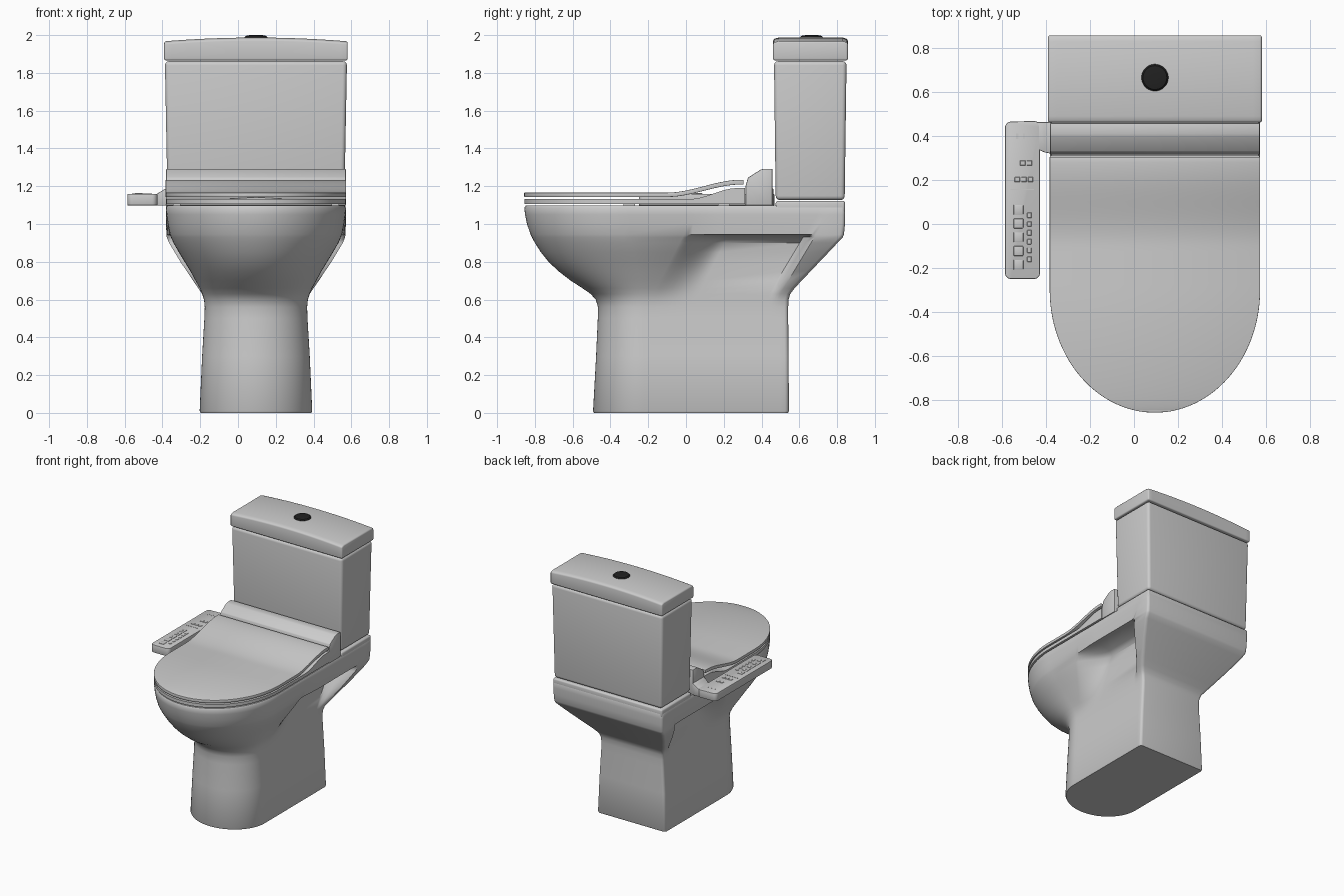
import bpy, bmesh, math

if "Cube" in bpy.data.objects:
    bpy.data.objects.remove(bpy.data.objects["Cube"])

CX = 0.095  # centre line of the toilet (the control panel hangs off one side)


def smooth(t):
    t = max(0.0, min(1.0, t))
    return t * t * (3 - 2 * t)


def activate(ob):
    bpy.ops.object.select_all(action='DESELECT')
    ob.select_set(True)
    bpy.context.view_layer.objects.active = ob


def finish(ob, bevel=0.0, segs=3, angle=35):
    activate(ob)
    if bevel:
        m = ob.modifiers.new("bevel", 'BEVEL')
        m.width, m.segments, m.limit_method = bevel, segs, 'ANGLE'
        m.angle_limit = math.radians(35)
    for m in list(ob.modifiers):
        bpy.ops.object.modifier_apply(modifier=m.name)
    bpy.ops.object.shade_smooth_by_angle(angle=math.radians(angle))
    return ob


def loft(name, loops):
    """Skin a stack of closed loops and cap both ends."""
    bm = bmesh.new()
    rings = [[bm.verts.new(p) for p in loop] for loop in loops]
    n = len(rings[0])
    for a, b in zip(rings, rings[1:]):
        for i in range(n):
            j = (i + 1) % n
            bm.faces.new((a[i], a[j], b[j], b[i]))
    bm.faces.new(rings[0][::-1])
    bm.faces.new(rings[-1])
    bmesh.ops.recalc_face_normals(bm, faces=bm.faces)
    me = bpy.data.meshes.new(name)
    bm.to_mesh(me)
    bm.free()
    ob = bpy.data.objects.new(name, me)
    bpy.context.collection.objects.link(ob)
    return ob


def rect(x0, x1, y0, y1, z):
    return [(x0, y0, z), (x1, y0, z), (x1, y1, z), (x0, y1, z)]


def box(name, x0, x1, y0, y1, z0, z1, bevel=0.0, segs=3):
    return finish(loft(name, [rect(x0, x1, y0, y1, z) for z in (z0, z1)]), bevel, segs)


def subtract(ob, cutter):
    m = ob.modifiers.new("cut", 'BOOLEAN')
    m.operation, m.object, m.solver = 'DIFFERENCE', cutter, 'EXACT'


# Body levels: z, bowl half width, front y, back y, neck half width, rear rib half width
LEVELS = [
    (0.00, .293, -.487, .540, .293, .293),
    (0.01, .298, -.492, .545, .298, .298),
    (0.30, .285, -.476, .543, .285, .285),
    (0.50, .273, -.467, .541, .273, .273),
    (0.56, .271, -.466, .541, .271, .271),
    (0.60, .275, -.478, .543, .272, .275),
    (0.63, .284, -.505, .552, .273, .285),
    (0.66, .297, -.548, .575, .274, .305),
    (0.70, .320, -.610, .612, .275, .333),
    (0.75, .347, -.675, .660, .276, .366),
    (0.80, .378, -.728, .707, .277, .400),
    (0.85, .408, -.768, .755, .279, .430),
    (0.90, .437, -.800, .802, .286, .460),
    (0.93, .450, -.816, .830, .320, .472),
    (0.945, .456, -.823, .836, .468, .474),
    (1.00, .467, -.842, .842, .474, .476),
    (1.05, .474, -.852, .843, .476, .477),
    (1.085, .477, -.856, .843, .477, .477),
    (1.097, .470, -.849, .838, .470, .470),
]


def body_section(z, w, yf, yb, wn, wr):
    t = max(0.0, min(1.0, (z - 0.6) / 0.35))
    yc = -0.22 - 0.08 * t                 # where the round front meets the side
    ym = -0.08 + 0.18 * t                 # where the bowl sinks into the neck
    yr = 0.47 + max(0.0, z - 0.63) * 0.6  # where the neck meets the rear rib
    half = []
    for i in range(25):
        a = math.pi / 2 * i / 24
        half.append((w * math.sin(a), yc - (yc - yf) * math.cos(a)))
    for i in range(1, 13):
        half.append((w + (wn - w) * smooth(i / 12), ym - 0.13 + 0.26 * i / 12))
    for i in range(5):
        half.append((wn + (wr - wn) * smooth(i / 4), yr - 0.03 + 0.06 * i / 4))
    for i in range(5):
        a = math.pi / 2 * i / 4
        half.append((wr - 0.02 + 0.02 * math.cos(a), yb - 0.02 + 0.02 * math.sin(a)))
    right = [(CX + x, y, z) for x, y in half]
    left = [(CX - x, y, z) for x, y in half[:0:-1]]
    return right + left


# Hollow used for both the bowl and the seat opening
bpy.ops.mesh.primitive_uv_sphere_add(segments=48, ring_count=24, radius=1, location=(CX, -0.33, 1.105))
cutter = bpy.context.object
cutter.name = "bowl_cutter"
cutter.scale = (0.34, 0.41, 0.34)
cutter.hide_render = True

# Bowl, pedestal and rear shelf in one skin
body = loft("bowl_and_pedestal", [body_section(*lv) for lv in LEVELS])
subtract(body, cutter)
finish(body, angle=40)
box("tank_deck", CX - .475, CX + .475, .475, .842, 1.06, 1.122, .012)


def plate(name, w, yc, yf, y_end, bottom, top, cut=None):
    """D-shaped plate whose height follows functions of y."""
    rows = []
    for i in range(28):
        a = math.pi / 2 * (i + 0.8) / 27.8
        rows.append((w * math.sin(a), yc - (yc - yf) * math.cos(a)))
    rows += [(w, yc + (y_end - yc) * i / 24) for i in range(1, 25)]
    ob = loft(name, [[(CX - x, y, bottom(y)), (CX + x, y, bottom(y)),
                      (CX + x, y, top(y)), (CX - x, y, top(y))] for x, y in rows])
    if cut:
        subtract(ob, cut)
    return finish(ob, 0 if cut else .006, 2)


# Seat ring and lid, both sweeping up towards the hinge
plate("seat", .476, -.30, -.856, .312, lambda y: 1.107,
      lambda y: 1.132 + .058 * smooth((y - .02) / .25), cutter)
plate("lid", .478, -.30, -.857, .305,
      lambda y: 1.143 + .066 * smooth((y + .1) / .39),
      lambda y: 1.166 + .068 * smooth((y + .1) / .39))
bpy.data.objects.remove(cutter)

# Seat feet
for s in (-1, 1):
    for y in (-.3, .2):
        box("seat_foot", CX + s * .42 - .02, CX + s * .42 + .02, y - .03, y + .03, 1.09, 1.11)

# Hinge housing
PROFILE = [(.315, 1.098), (.315, 1.20), (.328, 1.245), (.395, 1.288), (.41, 1.292), (.458, 1.292), (.458, 1.098)]
finish(loft("hinge_housing", [[(x, y, z) for y, z in PROFILE] for x in (CX - .476, CX + .476)]), .005, 2)

# Tank, tapering slightly downwards
tank = loft("tank", [rect(CX - .468, CX + .468, .475, .840, 1.127),
                     rect(CX - .482, CX + .482, .466, .850, 1.862)])
finish(tank, .022, 4)

# Tank lid with a gently crowned top
lid_loops = []
for i in range(25):
    u = -1 + i / 12
    x, z = CX + .486 * u, 1.987 - .02 * u * u
    lid_loops.append([(x, .461, 1.866), (x, .857, 1.866), (x, .857, z - .008),
                      (x, .83, z), (x, .49, z), (x, .461, z - .008)])
finish(loft("tank_lid", lid_loops), .01, 3)

# Flush button
dark = bpy.data.materials.new("dark")
dark.diffuse_color = (.015, .015, .015, 1)
dark.use_nodes = True
dark.node_tree.nodes["Principled BSDF"].inputs["Base Color"].default_value = dark.diffuse_color
button = loft("flush_button", [
    [(CX + r * math.cos(math.tau * k / 48), .665 + r * math.sin(math.tau * k / 48), z) for k in range(48)]
    for r, z in ((.061, 1.975), (.061, 1.988), (.054, 1.996), (.035, 1.9995), (.01, 2.0))])
button.data.materials.append(dark)
finish(button)

# Side control panel with rounded corners
outline = []
for cx, cy, a0 in ((-.455, -.222, -90), (-.455, .44, 0), (-.558, .437, 90), (-.558, -.222, 180)):
    for k in range(7):
        a = math.radians(a0 + 15 * k)
        outline.append((cx + .028 * math.cos(a), cy + .028 * math.sin(a)))
finish(loft("control_panel", [[(x, y, z) for x, y in outline] for z in (1.098, 1.16)]), .005, 2)

# Arm that joins the panel to the hinge housing
finish(loft("panel_arm", [
    [(x, y0, 1.098), (x, .463, 1.098), (x, .463, z), (x, y0, z)]
    for x, y0, z in ((-.47, .345, 1.158), (-.428, .335, 1.16), (-.405, .325, 1.175), (-.378, .32, 1.19))]), .004, 2)

# Panel keys and indicator marks
for i in range(5):
    y = .065 - .0625 * i
    box("main_key", -.547, -.503, y - .022, y + .022, 1.155, 1.163, .003, 2)
    box("key_mark", -.529, -.521, y - .004, y + .004, 1.16, 1.1645)
for i in range(6):
    y = .04 - .04 * i
    box("small_key", -.485, -.465, y - .012, y + .012, 1.155, 1.1625, .002, 1)
for i in range(3):
    x = -.53 + .03 * i
    box("mode_key", x - .012, x + .012, .19, .214, 1.155, 1.1625, .002, 1)
    box("indicator", x - .005, x + .005, .385, .41, 1.155, 1.1615)
for x in (-.505, -.475):
    box("mode_key", x - .012, x + .012, .265, .289, 1.155, 1.1625, .002, 1)
box("panel_divider", -.56, -.455, .154, .158, 1.155, 1.1615)
